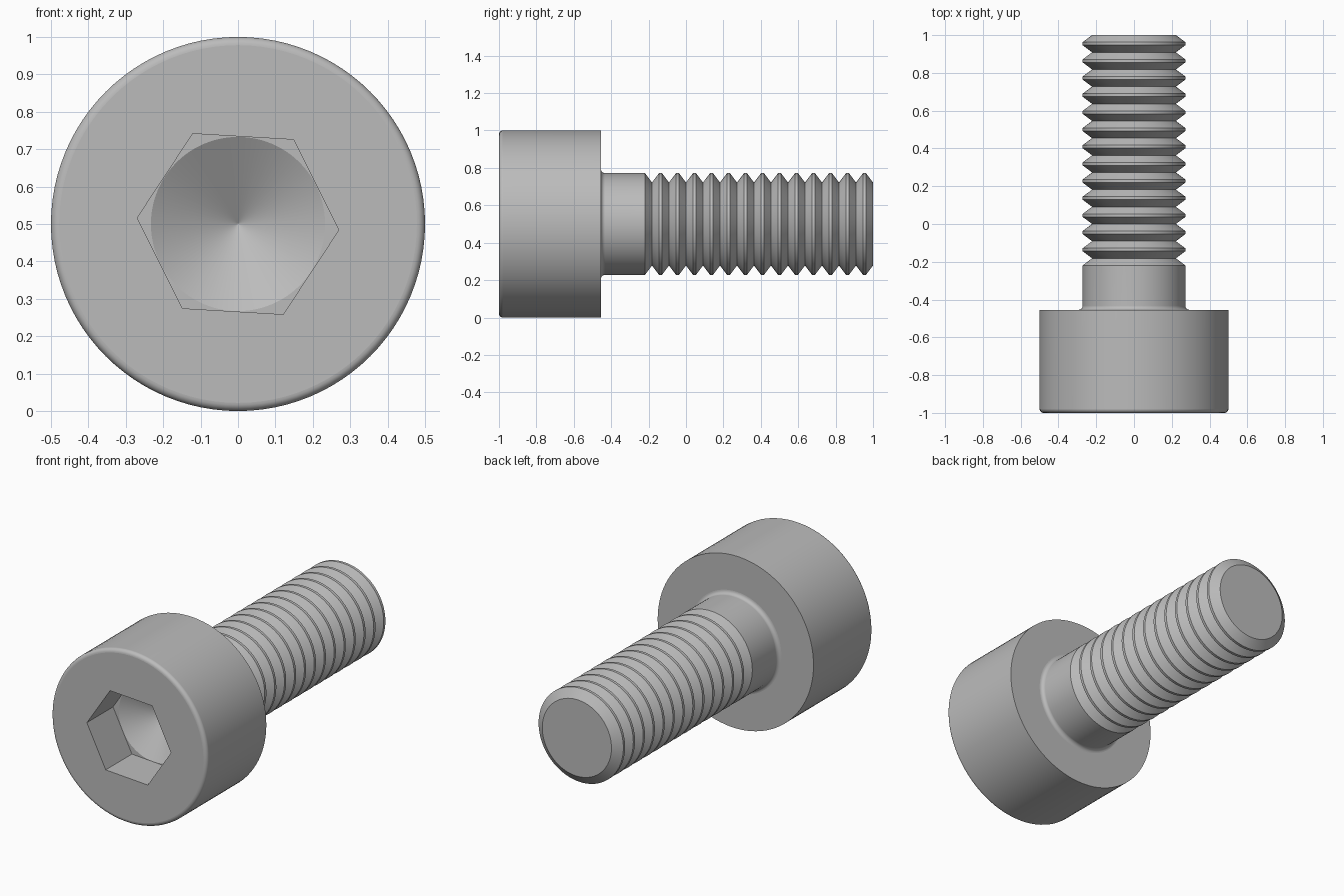
import bpy
import bmesh
from math import sin, cos, pi, radians

if "Cube" in bpy.data.objects:
    bpy.data.objects.remove(bpy.data.objects["Cube"])

SEG = 96
HEAD_R, SHANK_R, ROOT_R = 0.5, 0.272, 0.222
FRONT, SEAT, TIP = -1.0, -0.4545, 1.0
PITCH, CREST, TURNS = 0.0909, 0.016, 13
FILLET = 0.022
HEX_R, HEX_PHASE, SOCKET = 0.27, radians(-3.4), 0.24

steel = bpy.data.materials.new("steel_grey")
steel.use_nodes = True
grey = (0.5, 0.5, 0.5, 1)
steel.diffuse_color = grey
steel.node_tree.nodes["Principled BSDF"].inputs["Base Color"].default_value = grey


def ring(bm, r, y, n=SEG, phase=0.0):
    """Closed loop of vertices around the bolt axis."""
    return [bm.verts.new((r * cos(phase + 2 * pi * i / n), y,
                          HEAD_R + r * sin(phase + 2 * pi * i / n)))
            for i in range(n)]


def skin(bm, a, b):
    """Wall of quads between two loops of equal count."""
    n = len(a)
    for i in range(n):
        bm.faces.new((a[i], a[(i + 1) % n], b[(i + 1) % n], b[i]))


def lathe(bm, profile):
    loops = [ring(bm, r, y) for r, y in profile]
    for a, b in zip(loops, loops[1:]):
        skin(bm, a, b)
    return loops


def plane_between(bm, *loops):
    """Flat face bounded by the loops, with crisp borders."""
    edges = []
    for lp in loops:
        for i in range(len(lp)):
            pair = (lp[i], lp[(i + 1) % len(lp)])
            e = bm.edges.get(pair) or bm.edges.new(pair)
            e.smooth = False
            edges.append(e)
    bmesh.ops.triangle_fill(bm, edges=edges, use_beauty=True)


def finish(bm, name):
    bmesh.ops.recalc_face_normals(bm, faces=bm.faces)
    mesh = bpy.data.meshes.new(name)
    bm.to_mesh(mesh)
    bm.free()
    mesh.materials.append(steel)
    ob = bpy.data.objects.new(name, mesh)
    bpy.context.collection.objects.link(ob)
    bpy.ops.object.select_all(action='DESELECT')
    ob.select_set(True)
    bpy.context.view_layer.objects.active = ob
    bpy.ops.object.shade_smooth_by_angle(angle=radians(30))
    weighted = ob.modifiers.new("even_shading", 'WEIGHTED_NORMAL')
    weighted.keep_sharp = True


arc = [i * pi / 12 for i in range(7)]

# Head: rounded front rim, straight side, sharp rear edge
bm = bmesh.new()
side = [(HEAD_R - FILLET * (1 - sin(t)), FRONT + FILLET * (1 - cos(t))) for t in arc]
loops = lathe(bm, side + [(HEAD_R, SEAT)])
seat_hole = ring(bm, SHANK_R + FILLET, SEAT)
plane_between(bm, loops[-1], seat_hole)

# Hexagonal socket with a drilled conical bottom
mouth = ring(bm, HEX_R, FRONT, 6, HEX_PHASE)
floor = ring(bm, HEX_R, FRONT + SOCKET, 6, HEX_PHASE)
plane_between(bm, loops[0], mouth)
skin(bm, mouth, floor)
drill_r = HEX_R * cos(pi / 6) - 0.001
drill = ring(bm, drill_r, FRONT + SOCKET)
plane_between(bm, floor, drill)
cone_end = ring(bm, 0.002, FRONT + SOCKET + 0.135)
skin(bm, drill, cone_end)
bm.faces.new(cone_end)
finish(bm, "socket_head")

# Shank: fillet under the head, plain neck, then ring-shaped thread ridges
bm = bmesh.new()
profile = [(SHANK_R + FILLET * (1 - sin(t)), SEAT + FILLET * (1 - cos(t))) for t in arc]
start = TIP - TURNS * PITCH
profile.append((SHANK_R, start - (PITCH - CREST) / 2))
for k in range(TURNS):
    root = start + k * PITCH
    profile += [(ROOT_R, root),
                (SHANK_R, root + (PITCH - CREST) / 2),
                (SHANK_R, root + (PITCH + CREST) / 2)]
profile.append((ROOT_R, TIP))
loops = lathe(bm, profile)
bm.faces.new(loops[-1])
finish(bm, "threaded_shank")
